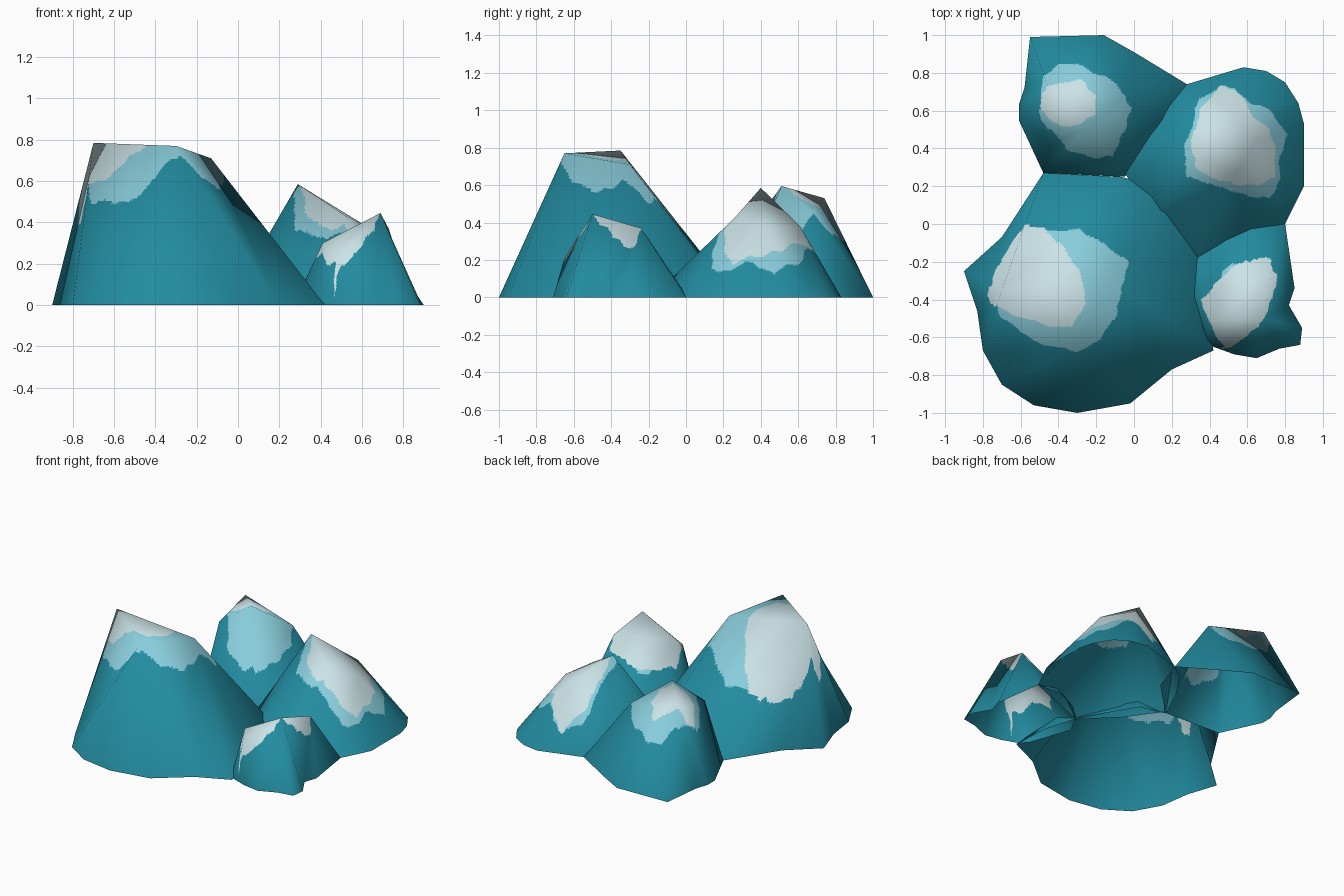
import bpy
import math
from mathutils import Vector, noise

cube = bpy.data.objects.get("Cube")
if cube:
    bpy.data.objects.remove(cube, do_unlink=True)


def make_material(name, colour):
    mat = bpy.data.materials.new(name)
    mat.use_nodes = True
    mat.diffuse_color = colour
    mat.node_tree.nodes["Principled BSDF"].inputs["Base Color"].default_value = colour
    return mat


MATERIALS = [
    make_material("teal_rock", (0.016, 0.26, 0.35, 1)),
    make_material("pale_ice", (0.25, 0.61, 0.71, 1)),
    make_material("white_snow", (0.6, 0.77, 0.8, 1)),
]


def inside(x, y, outline):
    """True if a plan position lies within a closed outline."""
    hit = False
    for (ax, ay), (bx, by) in zip(outline, outline[1:] + outline[:1]):
        if (ay > y) != (by > y) and x < ax + (y - ay) * (bx - ax) / (by - ay):
            hit = not hit
    return hit


def coarse_mountain(foot, crest):
    """Join the foot outline to the crest points and close the crest."""
    centre = sum((Vector(p) for p in crest), Vector()) / len(crest)

    def angle(p):
        return math.atan2(p[1] - centre.y, p[0] - centre.x) % math.tau

    foot = sorted(foot, key=angle)
    crest = sorted(crest, key=angle)
    count = len(foot)
    verts = [(x, y, 0.0) for x, y in foot] + crest
    events = [(angle(p), False, i) for i, p in enumerate(foot)]
    # each crest point takes over halfway round from the one before
    for i, p in enumerate(crest):
        before = angle(crest[i - 1])
        half = ((angle(p) - before) % math.tau) / 2
        events.append(((before + half) % math.tau, True, count + i))
    events.sort()
    low = [e[2] for e in events if not e[1]][-1]
    high = [e[2] for e in events if e[1]][-1]
    faces = []
    for _, is_crest, i in events:
        faces.append((low, i, high))
        if is_crest:
            high = i
        else:
            low = i
    # fan the cap from the summit
    ring = list(range(count, len(verts)))
    top = max(range(len(ring)), key=lambda k: crest[k][2])
    ring = ring[top:] + ring[:top]
    faces += [(ring[0], a, b) for a, b in zip(ring[1:], ring[2:])]
    mesh = bpy.data.meshes.new("coarse_mountain")
    mesh.from_pydata(verts, [], faces)
    mesh.update()
    return mesh


def mountain(name, foot, crest, snow, ice):
    """Split each slope finely so that snow and ice get clean edges."""
    coarse = coarse_mountain(foot, crest)
    n = int(62 * max(p[2] for p in crest))
    verts, lookup, faces, normals, colours = [], {}, [], [], []

    def vertex(co):
        key = tuple(round(c, 5) for c in co)
        if key not in lookup:
            lookup[key] = len(verts)
            verts.append(key)
        return lookup[key]

    def colour(co):
        wobble = noise.noise_vector(co * 14) * 0.014
        x, y = co.x + wobble.x, co.y + wobble.y
        if inside(x, y, snow):
            return 2
        return 1 if inside(x, y, ice) else 0

    for poly in coarse.polygons:
        corners = [coarse.vertices[i] for i in poly.vertices]
        a, b, c = (v.co for v in corners)
        na, nb, nc = (v.normal for v in corners)
        spots = {}
        for i in range(n + 1):
            for j in range(n + 1 - i):
                u, v = i / n, j / n
                w = 1 - u - v
                co = a * w + b * u + c * v
                spots[i, j] = (vertex(co), co, (na * w + nb * u + nc * v).normalized())
        for i in range(n):
            for j in range(n - i):
                cells = [((i, j), (i + 1, j), (i, j + 1))]
                if i + j < n - 1:
                    cells.append(((i + 1, j), (i + 1, j + 1), (i, j + 1)))
                for cell in cells:
                    trio = [spots[k] for k in cell]
                    faces.append([t[0] for t in trio])
                    normals.extend(t[2] for t in trio)
                    colours.append(colour((trio[0][1] + trio[1][1] + trio[2][1]) / 3))
    bpy.data.meshes.remove(coarse)

    mesh = bpy.data.meshes.new(name)
    mesh.from_pydata(verts, [], faces)
    for mat in MATERIALS:
        mesh.materials.append(mat)
    mesh.polygons.foreach_set("material_index", colours)
    mesh.update()
    mesh.normals_split_custom_set(normals)
    obj = bpy.data.objects.new(name, mesh)
    bpy.context.scene.collection.objects.link(obj)


# tall mountain at the front right
mountain(
    "tall_mountain",
    foot=[(-.48, .27), (-.07, .25), (.12, .2), (.33, -.15), (.4, -.4), (.42, -.67),
          (.2, -.77), (-.02, -.95), (-.3, -1), (-.53, -.96), (-.7, -.85),
          (-.8, -.67), (-.83, -.46), (-.9, -.25), (-.7, -.07)],
    crest=[(-.7, -.35, .785), (-.3, -.65, .77), (-.13, -.3, .71)],
    snow=[(-.58, 0), (-.47, -.02), (-.37, -.13), (-.28, -.27), (-.25, -.42),
          (-.33, -.55), (-.45, -.54), (-.65, -.475), (-.74, -.43), (-.78, -.38),
          (-.73, -.24)],
    ice=[(-.5, -.03), (-.3, -.03), (-.17, -.1), (-.03, -.2), (-.1, -.5),
         (-.2, -.63), (-.3, -.67), (-.42, -.65), (-.5, -.63), (-.6, -.57),
         (-.7, -.49), (-.77, -.38)],
)

# steep mountain at the back right
mountain(
    "steep_mountain",
    foot=[(-.55, .99), (-.16, 1), (0, .91), (.28, .74), (.2, .5), (-.05, .25),
          (-.48, .27), (-.61, .55), (-.61, .63), (-.58, .72)],
    crest=[(-.25, .51, .595), (-.05, .68, .45), (-.46, .74, .53), (-.44, .42, .47)],
    snow=[(-.4, .75), (-.28, .76), (-.2, .68), (-.2, .58), (-.33, .51),
          (-.43, .54), (-.5, .62), (-.47, .73)],
    ice=[(-.4, .85), (-.28, .84), (-.1, .75), (-.01, .62), (-.05, .5),
         (-.11, .36), (-.22, .35), (-.33, .38), (-.5, .55), (-.48, .78)],
)

# broad mountain at the back left
mountain(
    "broad_mountain",
    foot=[(-.05, .27), (.05, .48), (.17, .66), (.28, .74), (.58, .83), (.7, .81),
          (.8, .75), (.87, .64), (.9, .53), (.9, .2), (.8, 0), (.6, -.08),
          (.33, -.18), (.12, .03)],
    crest=[(.29, .4, .585), (.53, .26, .425), (.64, .43, .37), (.51, .61, .38)],
    snow=[(.45, .73), (.55, .7), (.63, .58), (.72, .5), (.75, .38), (.74, .24),
          (.62, .2), (.45, .23), (.33, .3), (.3, .42), (.35, .6)],
    ice=[(.45, .73), (.53, .72), (.6, .65), (.72, .6), (.82, .47), (.77, .35),
         (.77, .22), (.72, .13), (.6, .15), (.27, .25), (.27, .4), (.35, .66)],
)

# small mountain at the front left
mountain(
    "small_mountain",
    foot=[(.27, -.31), (.37, -.6), (.42, -.65), (.53, -.69), (.65, -.71),
          (.77, -.66), (.88, -.64), (.89, -.55), (.82, -.43), (.85, -.34),
          (.8, 0), (.6, .01), (.45, -.07), (.33, -.18)],
    crest=[(.69, -.5, .445), (.73, -.24, .37), (.41, -.51, .3), (.48, -.65, .21)],
    snow=[(.5, -.24), (.6, -.19), (.72, -.18), (.75, -.28), (.74, -.38),
          (.68, -.52), (.55, -.63), (.47, -.66), (.42, -.56), (.35, -.4), (.42, -.33)],
    ice=[(.46, -.26), (.52, -.2), (.56, -.22), (.46, -.31)],
)
